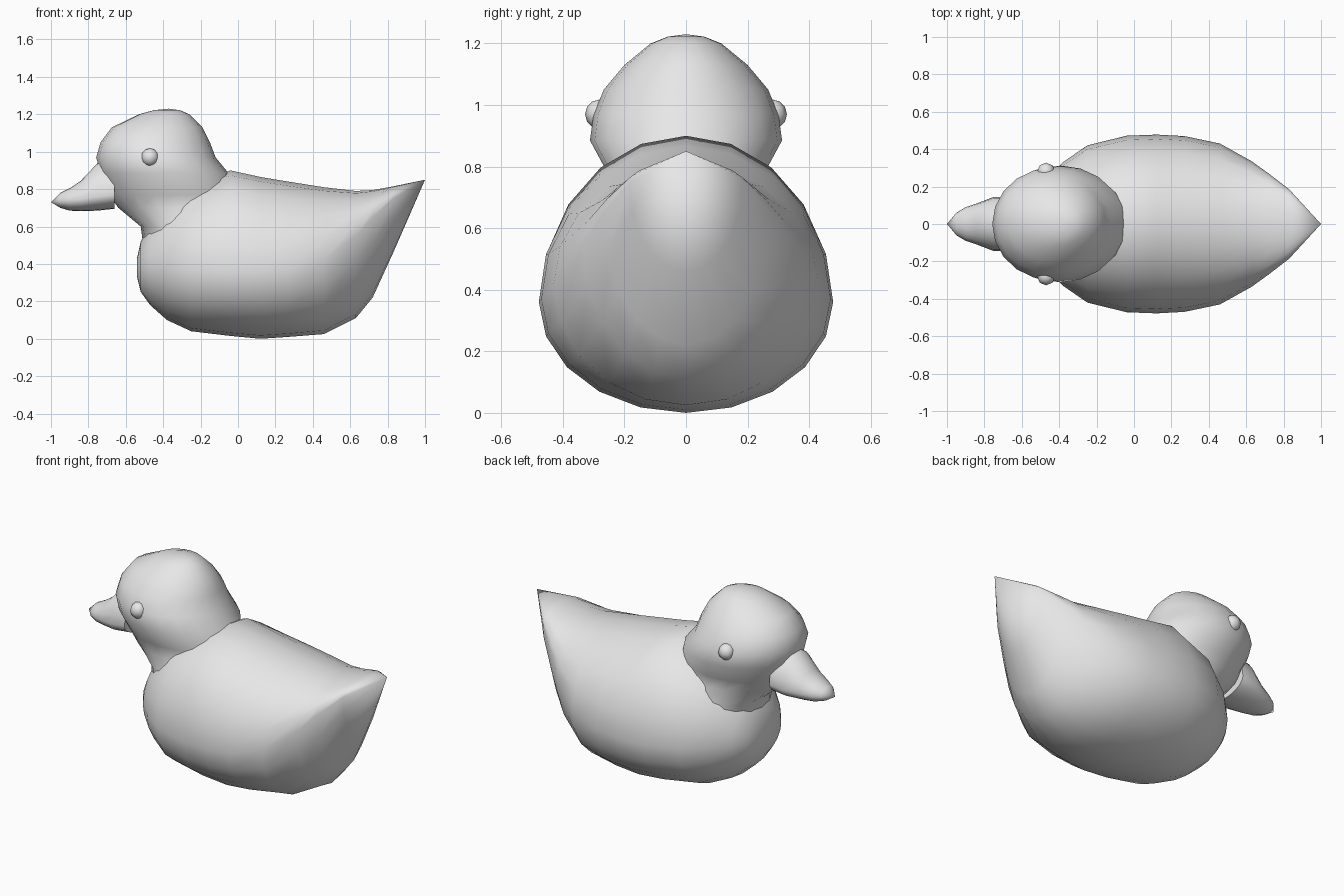
import bpy
import bmesh
from math import sin, cos, tau, radians
from mathutils import Vector

SEGMENTS = 20

default_cube = bpy.data.objects.get("Cube")
if default_cube:
    bpy.data.objects.remove(default_cube, do_unlink=True)


def make_material(name, colour):
    material = bpy.data.materials.new(name)
    material.use_nodes = True
    material.diffuse_color = colour
    shader = material.node_tree.nodes["Principled BSDF"]
    shader.inputs["Base Color"].default_value = colour
    return material


light_grey = make_material("light grey", (0.8, 0.8, 0.8, 1))


def finish(name, bm):
    """Turn a bmesh into a smooth shaded object."""
    bmesh.ops.remove_doubles(bm, verts=bm.verts, dist=0.0005)
    bmesh.ops.recalc_face_normals(bm, faces=bm.faces)
    mesh = bpy.data.meshes.new(name)
    bm.to_mesh(mesh)
    bm.free()
    mesh.materials.append(light_grey)
    part = bpy.data.objects.new(name, mesh)
    bpy.context.collection.objects.link(part)
    bpy.ops.object.select_all(action="DESELECT")
    part.select_set(True)
    bpy.context.view_layer.objects.active = part
    bpy.ops.object.shade_smooth_by_angle(angle=radians(60))
    return part


def loft(name, rings):
    """Skin a row of rings that share a point count, and cap both ends."""
    bm = bmesh.new()
    rows = [[bm.verts.new(point) for point in ring] for ring in rings]
    for low, high in zip(rows, rows[1:]):
        for i in range(SEGMENTS):
            j = (i + 1) % SEGMENTS
            bm.faces.new((low[i], low[j], high[j], high[i]))
    bm.faces.new(rows[0])
    bm.faces.new(rows[-1])
    return finish(name, bm)


def upright_ring(x, bottom, top, half_width, widest):
    """Egg shaped section across x, widest at a chosen height."""
    ring = []
    for i in range(SEGMENTS):
        angle = tau * i / SEGMENTS
        rise = cos(angle)
        reach = top - widest if rise > 0 else widest - bottom
        ring.append((x, half_width * sin(angle), widest + reach * rise))
    return ring


def level_ring(z, front, back, half_width):
    """Oval section at one height."""
    middle, half_length = (front + back) / 2, (back - front) / 2
    return [(middle + half_length * cos(tau * i / SEGMENTS),
             half_width * sin(tau * i / SEGMENTS), z) for i in range(SEGMENTS)]


# Body with raised pointed tail: x, bottom, top, half width, widest height
body_sections = [
    (-.54, .33, .43, .06, .38),
    (-.52, .25, .52, .17, .38),
    (-.47, .18, .62, .24, .38),
    (-.38, .1, .72, .33, .38),
    (-.25, .04, .82, .42, .37),
    (-.04, .015, .9, .472, .36),
    (.12, 0, .865, .478, .36),
    (.27, .01, .84, .47, .37),
    (.46, .025, .81, .43, .42),
    (.63, .11, .79, .335, .55),
    (.72, .22, .795, .27, .65),
    (.83, .46, .815, .185, .75),
    (1, .85, .85, 0, .85),
]
loft("body", [upright_ring(*section) for section in body_sections])

# Head and neck: height, front, back, half width
head_sections = [
    (.45, -.5, .02, .3),
    (.6, -.52, 0, .27),
    (.7, -.64, 0, .24),
    (.77, -.69, -.01, .25),
    (.885, -.735, -.05, .312),
    (.97, -.758, -.12, .3),
    (1.05, -.735, -.15, .267),
    (1.13, -.675, -.19, .2),
    (1.2, -.53, -.26, .115),
    (1.222, -.45, -.31, .06),
    (1.23, -.37, -.37, 0),
]
loft("head", [level_ring(*section) for section in head_sections])

# Bill, sunk into the face
bill_sections = [
    (-1, .73, .73, 0, .73),
    (-.95, .7, .78, .06, .735),
    (-.9, .685, .805, .09, .74),
    (-.84, .682, .845, .11, .745),
    (-.75, .685, .94, .145, .76),
    (-.66, .695, .95, .145, .77),
]
loft("bill", [upright_ring(*section) for section in bill_sections])

# Bead eyes
for name, side in (("left_eye", 1), ("right_eye", -1)):
    bm = bmesh.new()
    bmesh.ops.create_uvsphere(bm, u_segments=8, v_segments=6, radius=0.048)
    bmesh.ops.translate(bm, verts=bm.verts, vec=Vector((-.47, side * .28, .97)))
    finish(name, bm)
